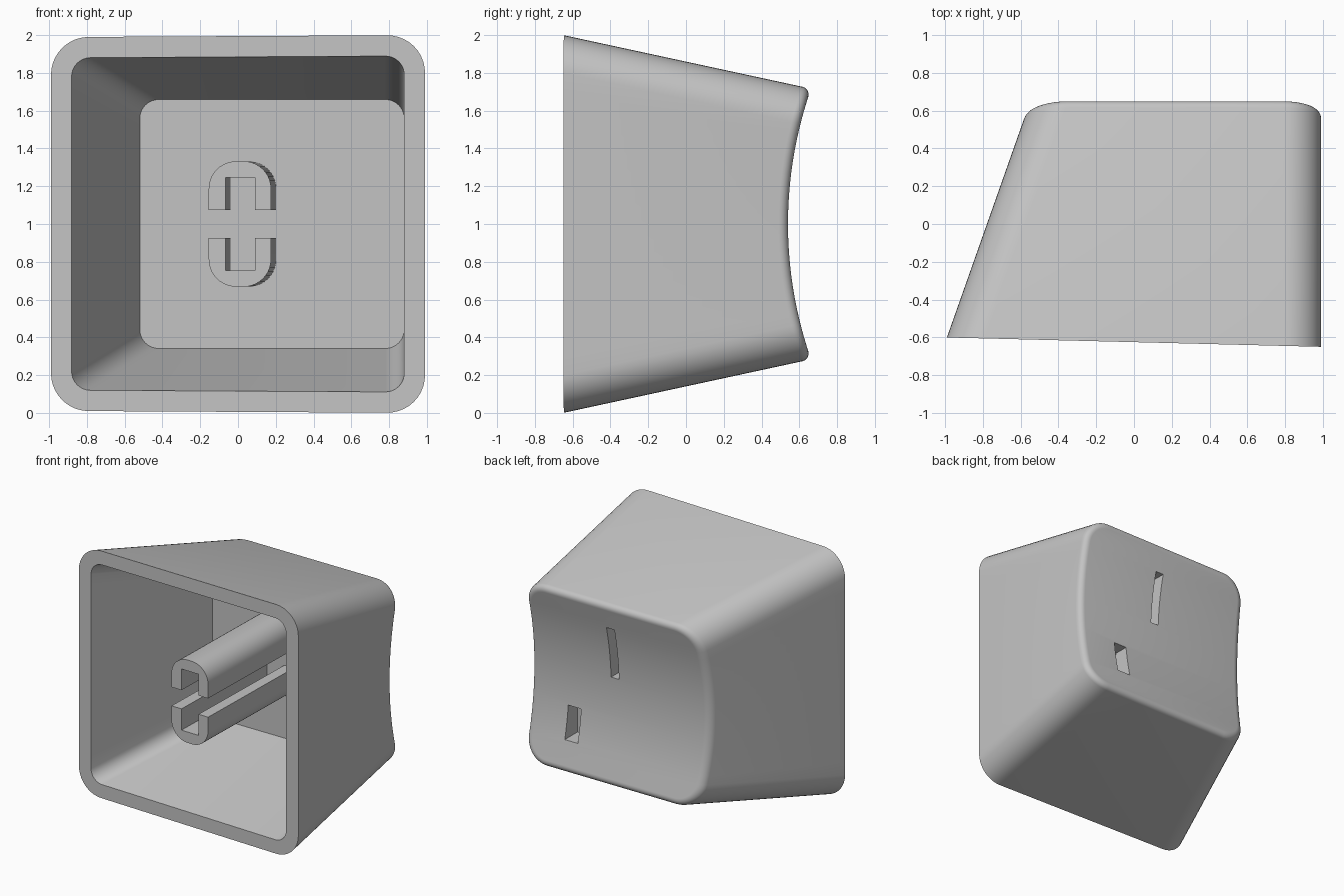
import bpy, bmesh, math
from mathutils import Vector

old = bpy.data.objects.get("Cube")
if old:
    bpy.data.objects.remove(old, do_unlink=True)

grey = bpy.data.materials.new("light grey plastic")
grey.use_nodes = True
colour = (0.55, 0.55, 0.55, 1)
grey.diffuse_color = colour
grey.node_tree.nodes["Principled BSDF"].inputs["Base Color"].default_value = colour

ARC, SIDE = 10, 16          # segments per corner and per straight side
DISH_R, DISH_Y = 2.16, 0.54
FLOOR_Y = 0.42
FILLET = 0.05
WALL = 0.11


def make_object(name, bm):
    bmesh.ops.recalc_face_normals(bm, faces=bm.faces)
    mesh = bpy.data.meshes.new(name)
    bm.to_mesh(mesh)
    bm.free()
    mesh.materials.append(grey)
    obj = bpy.data.objects.new(name, mesh)
    bpy.context.collection.objects.link(obj)
    return obj


def smooth(obj):
    bpy.ops.object.select_all(action="DESELECT")
    obj.select_set(True)
    bpy.context.view_layer.objects.active = obj
    bpy.ops.object.shade_smooth_by_angle(angle=math.radians(30))


def opening(x, z):
    return -0.625 - 0.025 * x


def dish(x, z):
    return DISH_Y + DISH_R - math.sqrt(DISH_R ** 2 - (z - 1) ** 2)


# Half of a rounded outline, bottom to top: unit corner offset plus side position
def column():
    pts = []
    for i in range(ARC + 1):
        a = math.pi / 2 * (i / ARC - 1)
        pts.append((math.cos(a), math.sin(a), -1))
    for i in range(1, SIDE):
        pts.append((1, 0, 2 * i / SIDE - 1))
    for i in range(ARC + 1):
        a = math.pi / 2 * i / ARC
        pts.append((math.cos(a), math.sin(a), 1))
    return pts


COLUMN = column()


# Closed ring on the tapered walls, following a depth surface
def ring(bm, depth, inset, radius):
    verts = []
    for side in (1, -1):
        col = COLUMN if side == 1 else COLUMN[::-1]
        for cx, cz, k in col:
            y = 0
            for _ in range(6):
                half = 1 - 0.216 * (y + 0.65) - inset
                edge = 0.99 - inset if side == 1 else -0.99 + 0.353 * (y + 0.6) + inset
                x = edge + side * radius * (cx - 1)
                z = 1 + k * (half - radius) + radius * cz
                y = depth(x, z)
            verts.append(bm.verts.new((x, y, z)))
    return verts


def bridge(bm, a, b):
    n = len(a)
    for i in range(n):
        j = (i + 1) % n
        bm.faces.new((a[i], a[j], b[j], b[i]))


# Fill a ring with strips running from side to side
def cap(bm, r):
    n = len(r)
    for i in range(n // 2 - 1):
        bm.faces.new((r[i], r[i + 1], r[n - 2 - i], r[n - 1 - i]))


# Hollow tapered shell with a scooped back
bm = bmesh.new()
rings = [ring(bm, lambda x, z: FLOOR_Y, WALL, 0.1),
         ring(bm, opening, WALL, 0.1),
         ring(bm, opening, 0, 0.2)]
for i in range(7):
    t = math.pi / 2 * i / 6
    drop = FILLET * (1 - math.sin(t))
    inset = FILLET * (1 - math.cos(t))
    rings.append(ring(bm, lambda x, z: dish(x, z) - drop, inset, 0.2 - inset))
for a, b in zip(rings, rings[1:]):
    bridge(bm, a, b)
cap(bm, rings[0])
cap(bm, rings[-1])
shell = make_object("shell", bm)


# Recessed slots in the scooped back
def cut_slot(x, z, width, height):
    bm = bmesh.new()
    bmesh.ops.create_cube(bm, size=1)
    bmesh.ops.scale(bm, vec=(width, 0.36, height), verts=bm.verts)
    bmesh.ops.translate(bm, vec=(x, 0.615, z), verts=bm.verts)
    cutter = make_object("slot_cutter", bm)
    cutter.hide_render = True
    mod = shell.modifiers.new("slot", "BOOLEAN")
    mod.operation, mod.solver, mod.object = "DIFFERENCE", "EXACT", cutter
    bpy.context.view_layer.objects.active = shell
    bpy.ops.object.modifier_apply(modifier=mod.name)
    bpy.data.objects.remove(cutter, do_unlink=True)


cut_slot(0.25, 1.30, 0.07, 0.42)
cut_slot(0.60, 0.64, 0.115, 0.26)
smooth(shell)


# U-shaped prongs, extruded square to the opening and sunk into the floor
def prong(name, sign):
    left, right, tall, r = -0.155, 0.175, 0.332, 0.145
    outline = [(0.09, 0.075), (right, 0.075)]
    for centre, start in ((right - r, 0), (left + r, math.pi / 2)):
        for i in range(ARC + 1):
            a = start + math.pi / 2 * i / ARC
            outline.append((centre + r * math.cos(a), tall - r + r * math.sin(a)))
    outline += [(left, 0.075), (-0.065, 0.075), (-0.065, 0.245), (0.09, 0.245)]
    bm = bmesh.new()
    face = bm.faces.new([bm.verts.new((x, opening(x, 0), 1 + sign * z)) for x, z in outline])
    out = bmesh.ops.extrude_face_region(bm, geom=[face])
    moved = [g for g in out["geom"] if isinstance(g, bmesh.types.BMVert)]
    bmesh.ops.translate(bm, vec=Vector((0.027, 1.065, 0)), verts=moved)
    smooth(make_object(name, bm))


prong("upper_stem_prong", 1)
prong("lower_stem_prong", -1)
